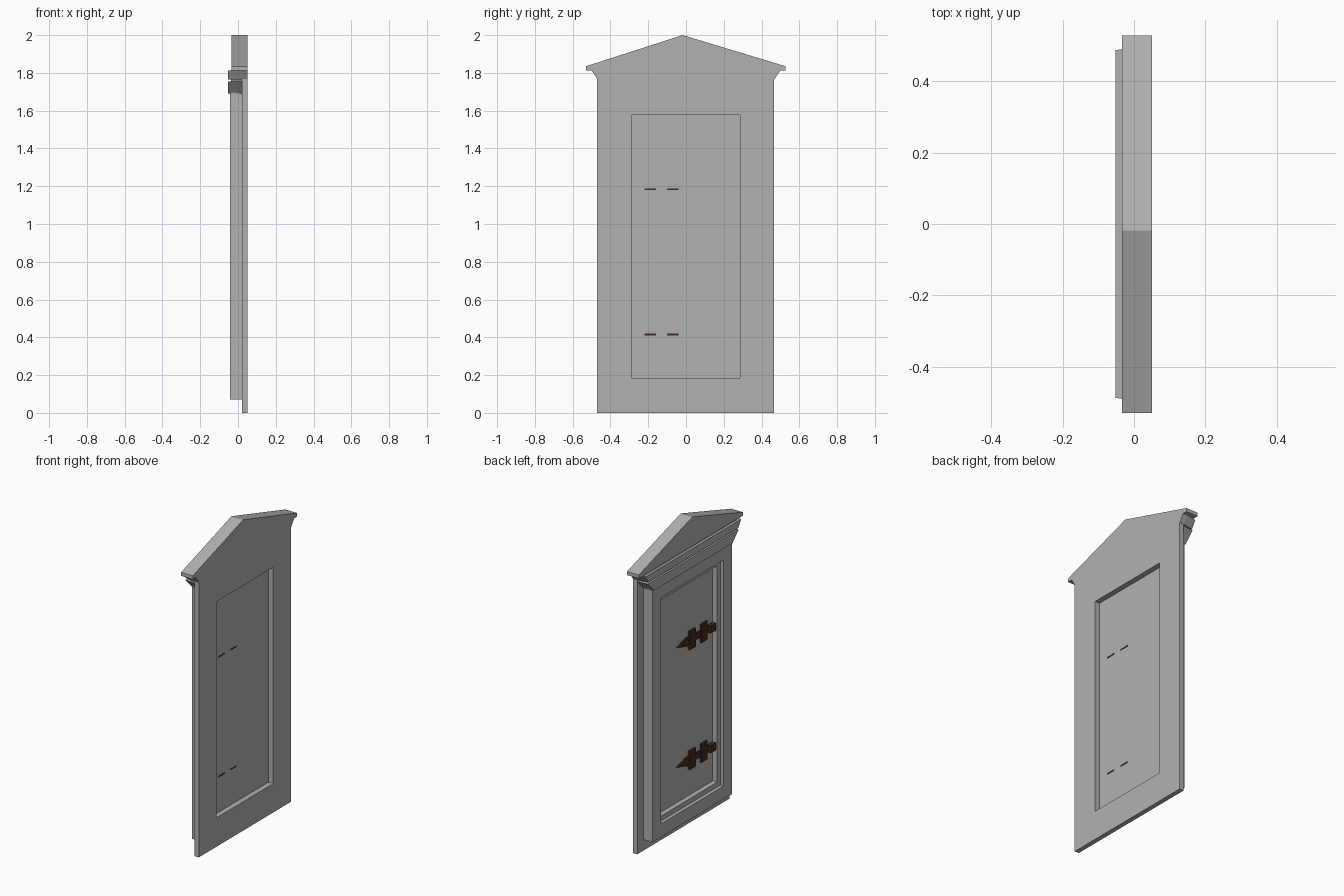
import bpy, bmesh

if "Cube" in bpy.data.objects:
    bpy.data.objects.remove(bpy.data.objects["Cube"])


def make_mat(name, color):
    m = bpy.data.materials.new(name)
    m.diffuse_color = (*color, 1)
    m.use_nodes = True
    m.node_tree.nodes["Principled BSDF"].inputs["Base Color"].default_value = m.diffuse_color
    return m


stone = make_mat("grey_paint", (0.44, 0.44, 0.44))
iron = make_mat("dark_iron", (0.055, 0.023, 0.013))


def finish(name, bm, mat):
    bmesh.ops.recalc_face_normals(bm, faces=bm.faces)
    me = bpy.data.meshes.new(name)
    bm.to_mesh(me)
    bm.free()
    ob = bpy.data.objects.new(name, me)
    bpy.context.collection.objects.link(ob)
    me.materials.append(mat)
    return ob


def prism(name, pts, x0, x1, mat=stone, mitre=1.0):
    """Extrude a (y, z) outline between two x positions; mitre narrows the x0 end."""
    bm = bmesh.new()
    a = [bm.verts.new((x0, y * mitre, z)) for y, z in pts]
    b = [bm.verts.new((x1, y, z)) for y, z in pts]
    bm.faces.new(a)
    bm.faces.new(b[::-1])
    n = len(pts)
    for i in range(n):
        j = (i + 1) % n
        bm.faces.new((a[i], a[j], b[j], b[i]))
    return finish(name, bm, mat)


def rect(y0, y1, z0, z1):
    return [(y0, z0), (y1, z0), (y1, z1), (y0, z1)]


def ring(name, outer, inner, x0, x1):
    """Rectangular frame between two outlines, extruded along x."""
    bm = bmesh.new()
    loops = [[bm.verts.new((x, y, z)) for y, z in pts]
             for pts, x in ((outer, x0), (inner, x0), (inner, x1), (outer, x1))]
    for k in range(4):
        a, b = loops[k], loops[(k + 1) % 4]
        for i in range(4):
            j = (i + 1) % 4
            bm.faces.new((a[i], a[j], b[j], b[i]))
    return finish(name, bm, stone)


def trapezoid(w0, w1, z0, z1):
    return [(-w0, z0), (w0, z0), (w1, z1), (-w1, z1)]


# Surround: back plate, raised architrave and stepped inner lip
opening = rect(-0.288, 0.286, 0.186, 1.577)
step = rect(-0.32, 0.318, 0.155, 1.61)
ring("back_plate", rect(-0.47, 0.467, 0, 1.77), opening, 0.02, 0.05)
ring("architrave", rect(-0.405, 0.402, 0.07, 1.69), step, -0.043, 0.02)
ring("inner_lip", step, opening, -0.02, 0.02)

# Recessed door leaf
prism("door_leaf", opening, 0.012, 0.016)

# Cornice mouldings with a groove between them, and the pediment
prism("cornice_core", trapezoid(0.405, 0.465, 1.69, 1.815), -0.036, 0.02)
prism("lower_moulding", trapezoid(0.405, 0.468, 1.69, 1.755), -0.052, 0.02, mitre=0.985)
prism("upper_moulding", trapezoid(0.468, 0.499, 1.765, 1.812), -0.052, 0.02, mitre=0.975)
prism("plate_flare", trapezoid(0.468, 0.499, 1.765, 1.812), 0.02, 0.05)
prism("pediment", [(-0.53, 1.812), (0.528, 1.812), (0.528, 1.835),
                   (-0.018, 2.0), (-0.53, 1.835)], -0.034, 0.05)

# Iron hinges: pointed strap, two cross plates, knuckle and pins through the door
for label, z in (("upper", 1.185), ("lower", 0.415)):
    prism(label + "_hinge_strap",
          [(-0.285, z - 0.022), (-0.04, z - 0.022), (-0.02, z - 0.03),
           (0.085, z), (-0.02, z + 0.03), (-0.04, z + 0.022), (-0.285, z + 0.022)],
          0.004, 0.0125, iron)
    prism(label + "_hinge_knuckle", rect(-0.287, -0.235, z - 0.024, z + 0.024),
          -0.012, 0.0125, iron)
    for i, y in enumerate((-0.19, -0.07)):
        prism(f"{label}_hinge_plate_{i + 1}",
              rect(y - 0.03, y + 0.03, z - 0.06, z + 0.06), 0.0, 0.0125, iron)
        prism(f"{label}_hinge_pin_{i + 1}",
              rect(y - 0.03, y + 0.03, z - 0.004, z + 0.004), 0.002, 0.018, iron)
